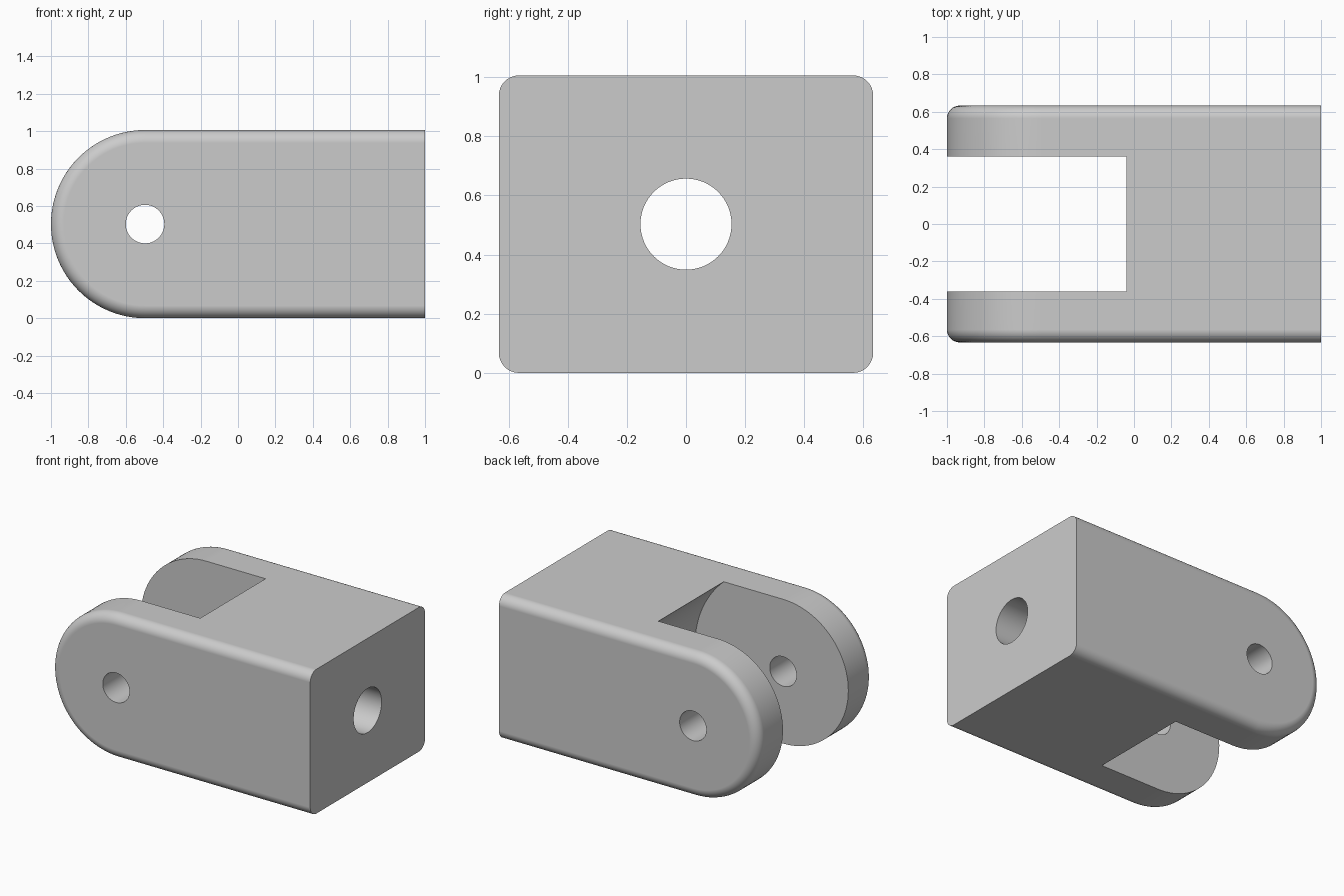
import bpy, bmesh, math
from math import sin, cos, pi
from mathutils import Matrix

cube = bpy.data.objects.get("Cube")
if cube:
    bpy.data.objects.remove(cube, do_unlink=True)

RADIUS = 0.503          # rounded end, also half the height
PIN_X = RADIUS - 1      # axis of the rounded end and pin holes
HALF_WIDTH = 0.633
FILLET = 0.068

grey = bpy.data.materials.new("plain grey")
grey.use_nodes = True
grey.diffuse_color = (0.6, 0.6, 0.6, 1)
grey.node_tree.nodes["Principled BSDF"].inputs["Base Color"].default_value = (0.6, 0.6, 0.6, 1)


def make_object(name, bm):
    bmesh.ops.recalc_face_normals(bm, faces=bm.faces)
    mesh = bpy.data.meshes.new(name)
    bm.to_mesh(mesh)
    bm.free()
    mesh.materials.append(grey)
    obj = bpy.data.objects.new(name, mesh)
    bpy.context.collection.objects.link(obj)
    return obj


def profile(inset, y, steps=48):
    """Side outline: square at +x, half round at -x."""
    r = RADIUS - inset
    arc = [(PIN_X - r * sin(pi * i / steps), y, RADIUS + r * cos(pi * i / steps))
           for i in range(steps + 1)]
    return [(1, y, RADIUS + r)] + arc + [(1, y, RADIUS - r)]


def cylinder(name, radius, length, location, axis, sides):
    bm = bmesh.new()
    turn = Matrix.Rotation(pi / 2, 4, axis)
    bmesh.ops.create_cone(bm, cap_ends=True, segments=sides, radius1=radius, radius2=radius,
                          depth=length, matrix=Matrix.Translation(location) @ turn)
    obj = make_object(name, bm)
    obj.hide_render = True
    return obj


# Body: outlines lofted across the width, with rounded side edges
half = []
for i in range(9):
    a = pi / 2 * i / 8
    half.append((FILLET * (1 - sin(a)), HALF_WIDTH - FILLET * (1 - cos(a))))
levels = [(d, -y) for d, y in half] + [(d, y) for d, y in reversed(half)]
bm = bmesh.new()
rings = [[bm.verts.new(p) for p in profile(d, y)] for d, y in levels]
for a, b in zip(rings, rings[1:]):
    for i in range(len(a)):
        j = (i + 1) % len(a)
        bm.faces.new((a[i], a[j], b[j], b[i]))
bm.faces.new(rings[0])
bm.faces.new(rings[-1])
bmesh.ops.dissolve_limit(bm, angle_limit=0.001, verts=bm.verts, edges=bm.edges)
clevis = make_object("clevis_body", bm)

# Round-bottomed slot, pin holes through both arms, and the shank bore
cutters = [
    cylinder("slot_cutter", 0.68, 0.72, (PIN_X, 0, RADIUS), 'X', 128),
    cylinder("pin_hole_cutter", 0.103, 1.6, (PIN_X, 0, RADIUS), 'X', 64),
    cylinder("bore_cutter", 0.154, 1.6, (0.4, 0, RADIUS), 'Y', 64),
]
bpy.ops.object.select_all(action='DESELECT')
bpy.context.view_layer.objects.active = clevis
clevis.select_set(True)
for cutter in cutters:
    mod = clevis.modifiers.new(cutter.name, 'BOOLEAN')
    mod.operation = 'DIFFERENCE'
    mod.solver = 'EXACT'
    mod.object = cutter
    bpy.ops.object.modifier_apply(modifier=mod.name)
    bpy.data.objects.remove(cutter, do_unlink=True)

# Smooth rounds with crisp machined edges
bpy.ops.object.shade_smooth_by_angle(angle=math.radians(30))
weighted = clevis.modifiers.new("even_shading", 'WEIGHTED_NORMAL')
weighted.keep_sharp = True
